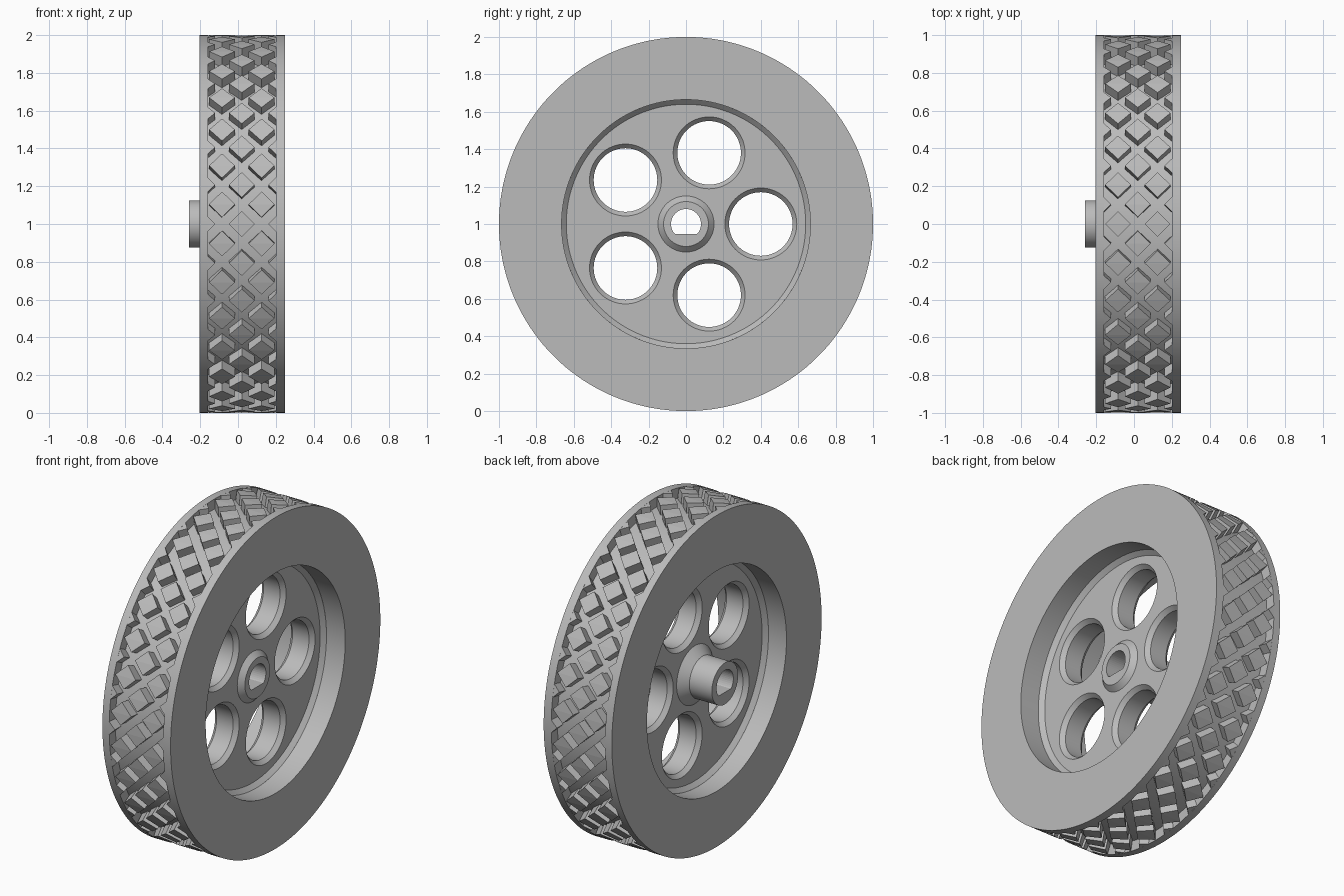
import bpy, bmesh
from math import sin, cos, pi
from mathutils import Matrix, Vector

if "Cube" in bpy.data.objects:
    bpy.data.objects.remove(bpy.data.objects["Cube"])

AXLE = Vector((0, 0, 1))
MID = 0.0225          # middle of the tyre width
COUNT = 30            # tread blocks per ring
GROOVE = 0.94         # radius of the groove floor

grey = bpy.data.materials.new("grey_plastic")
grey.use_nodes = True
grey.diffuse_color = (0.5, 0.5, 0.5, 1)
grey.node_tree.nodes["Principled BSDF"].inputs["Base Color"].default_value = (0.5, 0.5, 0.5, 1)


def finish(bm, name, smooth=True):
    bmesh.ops.recalc_face_normals(bm, faces=bm.faces)
    mesh = bpy.data.meshes.new(name)
    bm.to_mesh(mesh)
    bm.free()
    mesh.materials.append(grey)
    obj = bpy.data.objects.new(name, mesh)
    bpy.context.collection.objects.link(obj)
    if smooth:
        shade(obj)
    return obj


def select(obj):
    bpy.ops.object.select_all(action='DESELECT')
    obj.select_set(True)
    bpy.context.view_layer.objects.active = obj


def shade(obj):
    select(obj)
    bpy.ops.object.shade_smooth_by_angle(angle=0.5)


def lathe(name, profile, steps, centre=AXLE, closed=False):
    """Spin (x, radius) points round an axis parallel to x."""
    bm = bmesh.new()
    verts = [bm.verts.new(centre + Vector((x, 0, r))) for x, r in profile]
    edges = [bm.edges.new(pair) for pair in zip(verts, verts[1:])]
    if closed:
        edges.append(bm.edges.new((verts[-1], verts[0])))
    bmesh.ops.spin(bm, geom=verts + edges, cent=centre, axis=(1, 0, 0),
                   angle=2 * pi, steps=steps)
    bmesh.ops.remove_doubles(bm, verts=bm.verts, dist=1e-5)
    return finish(bm, name)


def cut(obj, cutter):
    mod = obj.modifiers.new("cut", 'BOOLEAN')
    mod.object, mod.operation, mod.solver = cutter, 'DIFFERENCE', 'EXACT'
    select(obj)
    bpy.ops.object.modifier_apply(modifier=mod.name)
    bpy.data.objects.remove(cutter)


# Tyre ring with a sunken tread channel between two plain bands
LEFT, RIGHT = -0.16, 0.20
lathe("tyre", [(-0.205, 0.665), (-0.205, 1), (LEFT, 1), (LEFT, GROOVE),
               (RIGHT, GROOVE), (RIGHT, 1), (0.25, 1), (0.25, 0.665)],
      180, closed=True)

# Wheel disc with stepped hub, coned hub roots and chamfered outer corners
disc = lathe("wheel_disc", [(-0.26, 0), (-0.26, 0.125), (-0.11, 0.125), (-0.06, 0.175),
                            (-0.06, 0.64), (-0.085, 0.665), (-0.085, 0.68),
                            (0.125, 0.68), (0.125, 0.665), (0.10, 0.64),
                            (0.10, 0.15), (0.13, 0.12), (0.13, 0)], 128)

# Five round holes with chamfered mouths
for i in range(5):
    a = i * 2 * pi / 5
    centre = AXLE + 0.4 * Vector((0, cos(a), sin(a)))
    cut(disc, lathe("hole_cutter", [(-0.08, 0), (-0.08, 0.21), (-0.035, 0.17),
                                    (0.075, 0.17), (0.12, 0.21), (0.12, 0)], 64, centre))

# D-shaped axle bore
bm = bmesh.new()
ring = [bm.verts.new((-0.4, 0.08 * cos(i * pi / 24), 1 + max(0.08 * sin(i * pi / 24), -0.053)))
        for i in range(48)]
face = bm.faces.new(ring)
out = bmesh.ops.extrude_face_region(bm, geom=[face])
bmesh.ops.translate(bm, vec=(0.8, 0, 0),
                    verts=[v for v in out["geom"] if isinstance(v, bmesh.types.BMVert)])
cut(disc, finish(bm, "bore_cutter", False))
shade(disc)


# Diamond tread blocks in staggered rings; the outermost merge into the bands
def block(bm, column, angle):
    pitch, half = pi / COUNT, 0.068
    x = MID - 0.0025 + column * pitch
    lo, hi = max(x - half, LEFT), min(x + half, RIGHT)
    mid = min(max(x, LEFT), RIGHT)
    h = half - abs(mid - x)
    outline = [(lo, 0), (mid, -h), (hi, 0), (mid, h)]
    if column == -2:
        outline = [(lo, -h), (hi, 0), (lo, h)]
    elif column == 2:
        outline = [(hi, h), (lo, 0), (hi, -h)]
    rings = [[bm.verts.new((px, -r * cos(angle + t), 1 + r * sin(angle + t)))
              for px, t in outline] for r in (GROOVE - 0.01, 1)]
    n = len(outline)
    for i in range(n):
        j = (i + 1) % n
        bm.faces.new((rings[0][i], rings[0][j], rings[1][j], rings[1][i]))
    top = rings[1]
    if n == 4:      # fold across the middle so the block follows the curve
        bm.faces.new((top[0], top[1], top[2]))
        bm.faces.new((top[0], top[2], top[3]))
    else:
        bm.faces.new(top)


bm = bmesh.new()
for column in range(-2, 3):
    for i in range(COUNT):
        block(bm, column, (i + (column % 2) / 2) * 2 * pi / COUNT)
finish(bm, "tread_blocks", False)
